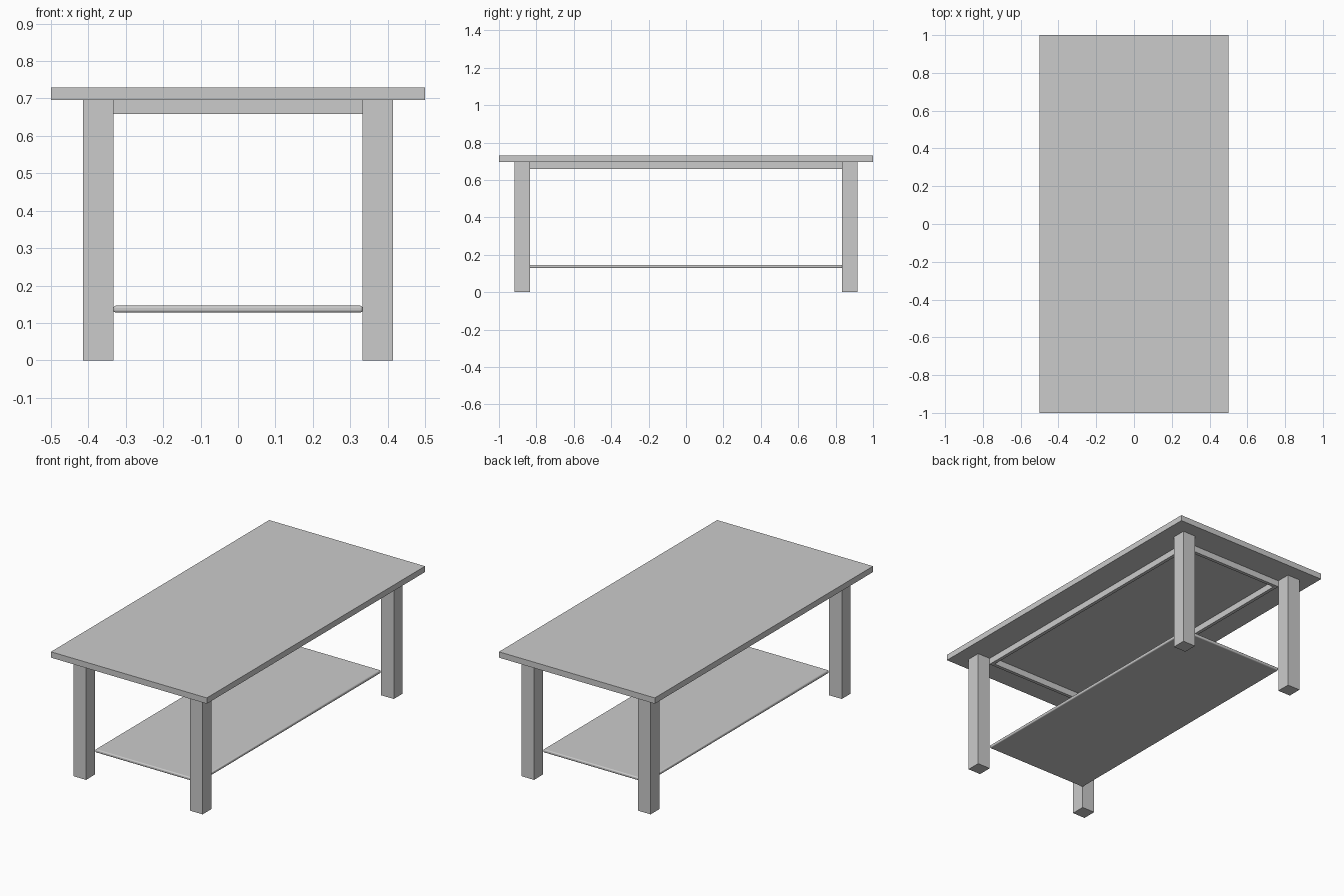
import bpy

# Remove the default cube
cube = bpy.data.objects.get("Cube")
if cube:
    bpy.data.objects.remove(cube, do_unlink=True)

# Single grey finish
grey = bpy.data.materials.new("plain_grey")
grey.use_nodes = True
colour = (0.6, 0.6, 0.6, 1)
grey.diffuse_color = colour
grey.node_tree.nodes["Principled BSDF"].inputs["Base Color"].default_value = colour


def box(name, x, y, z):
    """Box spanning the given (low, high) ranges."""
    spans = (x, y, z)
    bpy.ops.mesh.primitive_cube_add(size=1, location=[sum(s) / 2 for s in spans])
    part = bpy.context.object
    part.name = name
    part.scale = [s[1] - s[0] for s in spans]
    bpy.ops.object.transform_apply(location=False, rotation=False, scale=True)
    part.data.materials.append(grey)
    return part


def span(side, inner, outer):
    """Range on the chosen side of the centre."""
    return tuple(sorted((side * inner, side * outer)))


TOP, UNDER = 0.73, 0.696
IN_X, IN_Y, LEG = 0.333, 0.835, 0.082
RAIL = 0.02

# Table top
box("table_top", (-0.5, 0.5), (-1, 1), (UNDER, TOP))

# Four square legs
for sx, side in ((1, "left"), (-1, "right")):
    for sy, end in ((-1, "front"), (1, "back")):
        box(f"{end}_{side}_leg", span(sx, IN_X, IN_X + LEG),
            span(sy, IN_Y, IN_Y + LEG), (0, UNDER))

# Rails under the top, running between the inner corners of the legs
for s, side, end in ((1, "left", "back"), (-1, "right", "front")):
    box(f"{side}_rail", span(s, IN_X - RAIL, IN_X), (-IN_Y, IN_Y), (0.659, UNDER))
    box(f"{end}_rail", (RAIL - IN_X, IN_X - RAIL), span(s, IN_Y - RAIL, IN_Y),
        (0.659, UNDER))

# Lower shelf with softly rounded edges
shelf = box("lower_shelf", (-IN_X, IN_X), (-IN_Y, IN_Y), (0.128, 0.146))
bevel = shelf.modifiers.new("rounded_edge", "BEVEL")
bevel.width = 0.006
bevel.segments = 3
bpy.ops.object.shade_smooth_by_angle()
